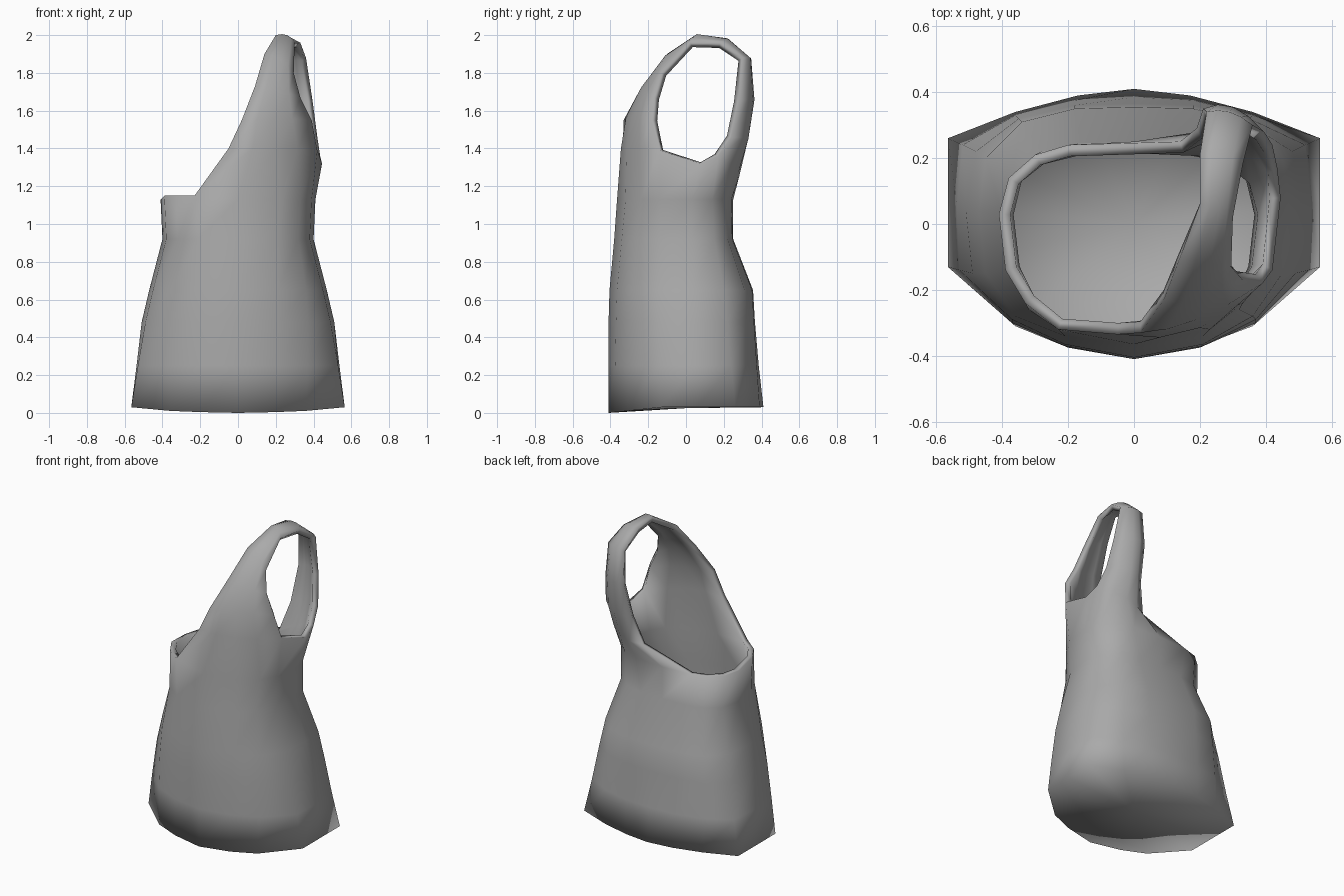
import bpy, bmesh
from mathutils import Vector

if "Cube" in bpy.data.objects:
    bpy.data.objects.remove(bpy.data.objects["Cube"])

# half outlines (front centre -> right side -> back centre), bottom to top
LEVELS = [
    (0.03, [(0, -.41), (.2, -.37), (.36, -.31), (.565, -.13), (.565, .06), (.565, .26), (.36, .34), (.17, .39), (0, .41)]),
    (0.25, [(0, -.41), (.2, -.375), (.37, -.30), (.53, -.14), (.537, .05), (.52, .24), (.36, .33), (.18, .375), (0, .385)]),
    (0.48, [(0, -.41), (.21, -.37), (.37, -.29), (.49, -.15), (.51, .04), (.48, .22), (.35, .32), (.18, .36), (0, .365)]),
    (0.65, [(0, -.405), (.21, -.365), (.36, -.28), (.45, -.15), (.47, .04), (.45, .2), (.34, .31), (.18, .35), (0, .355)]),
    (0.92, [(0, -.38), (.21, -.34), (.32, -.26), (.38, -.14), (.40, .03), (.37, .15), (.28, .22), (.16, .245), (0, .25)]),
    (1.13, [(0, -.365), (.23, -.32), (.33, -.24), (.39, -.14), (.41, .03), (.38, .14), (.30, .21), (.2, .24), (0, .25)]),
]
# shoulder strap rows: neckline edge, middle, armhole edge, from chest over to back
STRAP = [
    ((-.05, -.335, 1.40), (.20, -.315, 1.40), (.42, -.14, 1.39)),
    ((.02, -.33, 1.55), (.19, -.29, 1.56), (.39, -.18, 1.55)),
    ((.09, -.23, 1.73), (.21, -.23, 1.71), (.33, -.17, 1.67)),
    ((.14, -.10, 1.90), (.23, -.12, 1.87), (.295, -.13, 1.80)),
    ((.20, .06, 2.00), (.26, .05, 2.00), (.30, .02, 1.96)),
    ((.20, .21, 1.98), (.27, .22, 1.98), (.33, .18, 1.96)),
    ((.22, .34, 1.87), (.29, .34, 1.88), (.36, .30, 1.88)),
    ((.21, .35, 1.65), (.30, .355, 1.66), (.395, .28, 1.65)),
    ((.19, .29, 1.42), (.30, .33, 1.45), (.42, .24, 1.46)),
    ((.14, .25, 1.24), (.29, .28, 1.28), (.435, .17, 1.36)),
]

bm = bmesh.new()


def bridge(low, high, closed=False):
    n = len(low)
    for i in range(n if closed else n - 1):
        j = (i + 1) % n
        bm.faces.new((low[i], low[j], high[j], high[i]))


# body rings
rings = []
for k, (z, half) in enumerate(LEVELS):
    outline = half + [(-x, y) for x, y in half[-2:0:-1]]
    ring = []
    for x, y in outline:
        dz = 0.0
        if k == 0:      # hem dips at the front
            dz = -.03 + .03 * min(1, (y + .41) / .28)
        elif k == 5 and x < -.1 and y < -.1:
            dz = .02
        ring.append(bm.verts.new((x, y, z + dz)))
    rings.append(ring)
for low, high in zip(rings, rings[1:]):
    bridge(low, high, True)

# closed underside
centre = bm.verts.new((0, 0, .025))
hem = rings[0]
for i in range(16):
    bm.faces.new((hem[(i + 1) % 16], hem[i], centre))

# chest, strap and back panel as one continuous strip
top = rings[-1]
rows = [[top[i] for i in (15, 0, 1, 2, 3)]]
for edge_a, mid, edge_b in STRAP:
    a, m, b = Vector(edge_a), Vector(mid), Vector(edge_b)
    row = []
    for t in (0, .25, .5, .75, 1):
        p = a * (2*t - 1) * (t - 1) + m * 4*t * (1 - t) + b * t * (2*t - 1)
        row.append(bm.verts.new(p))
    rows.append(row)
rows.append([top[i] for i in (9, 8, 7, 6, 5)])
for low, high in zip(rows, rows[1:]):
    bridge(low, high)

# underarm
underarm = bm.verts.new((.445, .08, 1.32))
bm.faces.new((top[3], top[4], underarm, rows[1][4]))
bm.faces.new((top[4], top[5], rows[-2][4], underarm))

mesh = bpy.data.meshes.new("tunic")
bm.to_mesh(mesh)
bm.free()
tunic = bpy.data.objects.new("tunic", mesh)
bpy.context.collection.objects.link(tunic)

# cloth thickness
solid = tunic.modifiers.new("thickness", 'SOLIDIFY')
solid.thickness = .035
solid.offset = -1
for p in mesh.polygons:
    p.use_smooth = True

grey = bpy.data.materials.new("grey cloth")
grey.diffuse_color = (.4, .4, .4, 1)
grey.use_nodes = True
grey.node_tree.nodes["Principled BSDF"].inputs["Base Color"].default_value = grey.diffuse_color
mesh.materials.append(grey)
